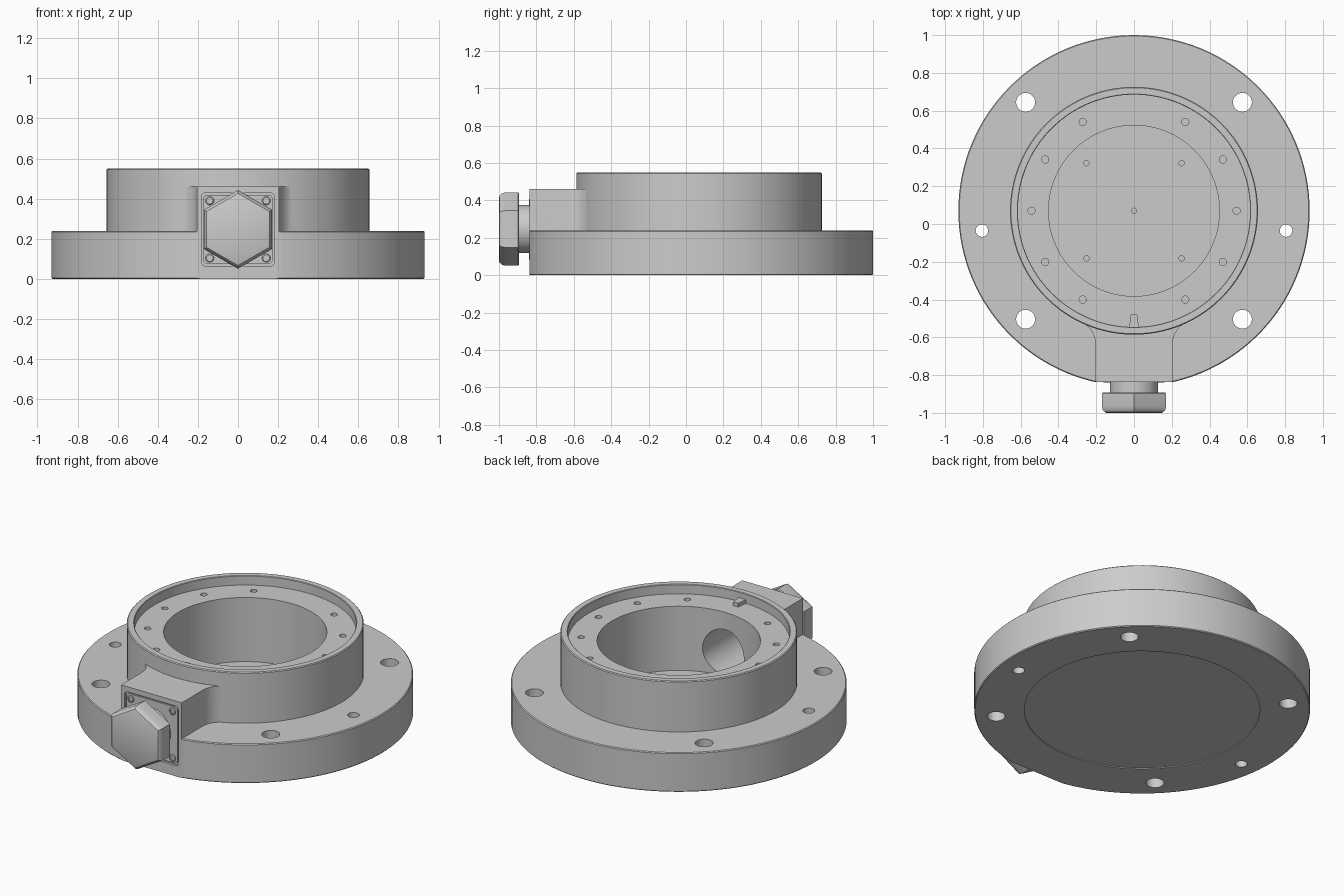
import bpy, bmesh
from math import sin, cos, pi, radians, atan2, hypot, sqrt
from mathutils import Matrix, Vector

if "Cube" in bpy.data.objects:
    bpy.data.objects.remove(bpy.data.objects["Cube"])

CY = 0.07          # y of the main axis
FRONT = -0.836     # flat front face
CONN_Z = 0.247     # height of the cable outlet axis


def finish(bm, name, smooth=True):
    bmesh.ops.recalc_face_normals(bm, faces=bm.faces)
    me = bpy.data.meshes.new(name)
    bm.to_mesh(me)
    bm.free()
    ob = bpy.data.objects.new(name, me)
    bpy.context.collection.objects.link(ob)
    if smooth:
        shade(ob)
    return ob


def activate(ob):
    bpy.ops.object.select_all(action='DESELECT')
    ob.select_set(True)
    bpy.context.view_layer.objects.active = ob


def shade(ob):
    activate(ob)
    bpy.ops.object.shade_smooth_by_angle(angle=radians(25))


def lathe(bm, profile, n, mat=Matrix()):
    """Closed solid of revolution about local z; r = 0 points become poles."""
    rings = []
    for r, z in profile:
        if r == 0:
            rings.append([bm.verts.new(mat @ Vector((0, 0, z)))])
        else:
            rings.append([bm.verts.new(mat @ Vector((r * cos(2 * pi * i / n), r * sin(2 * pi * i / n), z)))
                          for i in range(n)])
    for a, b in zip(rings, rings[1:]):
        for i in range(n):
            j = (i + 1) % n
            quad = [a[i % len(a)], a[j % len(a)], b[j % len(b)], b[i % len(b)]]
            bm.faces.new(list(dict.fromkeys(quad)))


def cylinder(bm, x, y, z0, z1, r, n=24):
    lathe(bm, [(0, z0), (r, z0), (r, z1), (0, z1)], n, Matrix.Translation((x, y, 0)))


def prism(bm, pts, h, mat=Matrix()):
    """Extrude a flat outline by h along local z."""
    f = bm.faces.new([bm.verts.new(mat @ Vector((x, y, 0))) for x, y in pts])
    ext = bmesh.ops.extrude_face_region(bm, geom=[f])['geom']
    bmesh.ops.translate(bm, vec=mat.to_3x3() @ Vector((0, 0, h)),
                        verts=[v for v in ext if isinstance(v, bmesh.types.BMVert)])


def rounded_square(half, r, n=5):
    return [(sx * (half - r) + r * cos(a0 + k * pi / 2 / n), sy * (half - r) + r * sin(a0 + k * pi / 2 / n))
            for sx, sy, a0 in ((1, 1, 0), (-1, 1, pi / 2), (-1, -1, pi), (1, -1, 1.5 * pi))
            for k in range(n + 1)]


def boolean(ob, tool, op):
    tool.hide_render = True
    mod = ob.modifiers.new(op, 'BOOLEAN')
    mod.operation, mod.solver, mod.object = op, 'EXACT', tool
    activate(ob)
    bpy.ops.object.modifier_apply(modifier=mod.name)
    bpy.data.objects.remove(tool)


def facing_front(y):
    """Local z points to -y, origin on the outlet axis."""
    return Matrix.Translation((0, y, CONN_Z)) @ Matrix.Rotation(pi / 2, 4, 'X')


# Housing: flange, raised ring, ledge, deep pocket and shallow underside recess
bm = bmesh.new()
lathe(bm, [(0, 0.005), (0.652, 0.005), (0.652, 0), (0.925, 0), (0.93, 0.005), (0.93, 0.235), (0.925, 0.24),
           (0.656, 0.24), (0.656, 0.545), (0.651, 0.55), (0.618, 0.55), (0.615, 0.547), (0.615, 0.492),
           (0.452, 0.492), (0.452, 0.1), (0, 0.1)], 128, Matrix.Translation((0, CY, 0)))
body = finish(bm, "housing", False)

# Outlet block blended into the ring with fillets
HW, FR = 0.205, 0.12
cx = HW + FR
cy = CY - sqrt((0.654 + FR) ** 2 - cx ** 2)
end = atan2(CY - cy, -cx)
half = [(HW, -0.9), *[(cx + FR * cos(a), cy + FR * sin(a))
                      for a in (pi + (end - pi) * k / 10 for k in range(11))], (0.24, -0.45)]
outline = half + [(-x, y) for x, y in reversed(half)]
bm = bmesh.new()
prism(bm, outline, 0.36, Matrix.Translation((0, 0, 0.1)))
boolean(body, finish(bm, "block_tool", False), 'UNION')

# Flat front
bm = bmesh.new()
prism(bm, [(-0.5, -1.2), (0.5, -1.2), (0.5, FRONT), (-0.5, FRONT)], 1, Matrix.Translation((0, 0, -0.2)))
boolean(body, finish(bm, "front_cutter", False), 'DIFFERENCE')

# Recess for the connector plate
bm = bmesh.new()
prism(bm, rounded_square(0.182, 0.02), 0.2, facing_front(FRONT + 0.014))
boolean(body, finish(bm, "recess_cutter", False), 'DIFFERENCE')

# Cable passage from the pocket to the plate
bm = bmesh.new()
lathe(bm, [(0, 0), (0.14, 0), (0.14, 0.6), (0, 0.6)], 48, facing_front(-0.25))
boolean(body, finish(bm, "passage_cutter", False), 'DIFFERENCE')

# Mounting holes, ledge screw holes and pocket floor holes
bm = bmesh.new()
for s in (-1, 1):
    cylinder(bm, s * 0.805, -0.035, -0.1, 0.35, 0.033, 32)
    for t in (-1, 1):
        cylinder(bm, s * 0.574, CY + t * 0.574, -0.1, 0.35, 0.05, 32)
        cylinder(bm, s * 0.252, CY + t * 0.252, 0.05, 0.15, 0.014, 16)
cylinder(bm, 0, CY, 0.05, 0.15, 0.014, 16)
for k in range(12):
    if k % 6 != 3:
        a = k * pi / 6
        cylinder(bm, 0.543 * cos(a), CY + 0.543 * sin(a), 0.42, 0.52, 0.019, 16)
boolean(body, finish(bm, "hole_cutter", False), 'DIFFERENCE')
shade(body)

# Small locating key on the ledge
bm = bmesh.new()
prism(bm, [(-0.025, -0.546), (0.025, -0.546), (0.017, -0.48), (-0.017, -0.48)], 0.03,
      Matrix.Translation((0, 0, 0.485)))
finish(bm, "locating_key")

# Connector plate with four screws
bm = bmesh.new()
prism(bm, rounded_square(0.172, 0.02), 0.012, facing_front(FRONT + 0.016))
finish(bm, "connector_plate")
for sx in (-1, 1):
    for sz in (-1, 1):
        bm = bmesh.new()
        lathe(bm, [(0, -0.004), (0.021, -0.004), (0.021, 0.004), (0.017, 0.008), (0.011, 0.008),
                   (0.011, 0.002), (0, 0.002)], 20,
              facing_front(FRONT + 0.004) @ Matrix.Translation((sx * 0.141, sz * 0.143, 0)))
        finish(bm, "plate_screw")

# Connector neck
bm = bmesh.new()
lathe(bm, [(0, 0), (0.128, 0), (0.128, 0.062), (0, 0.062)], 48, facing_front(FRONT + 0.005))
finish(bm, "connector_neck")

# Hexagonal cap with a rounded front edge
bm = bmesh.new()
lathe(bm, [(0, 0), (0.19, 0), (0.196, 0.006), (0.196, 0.075), (0.191, 0.092), (0.18, 0.104), (0.168, 0.108),
           (0, 0.108)], 6, facing_front(-0.892) @ Matrix.Rotation(pi / 6, 4, 'Z'))
finish(bm, "hex_cap")
